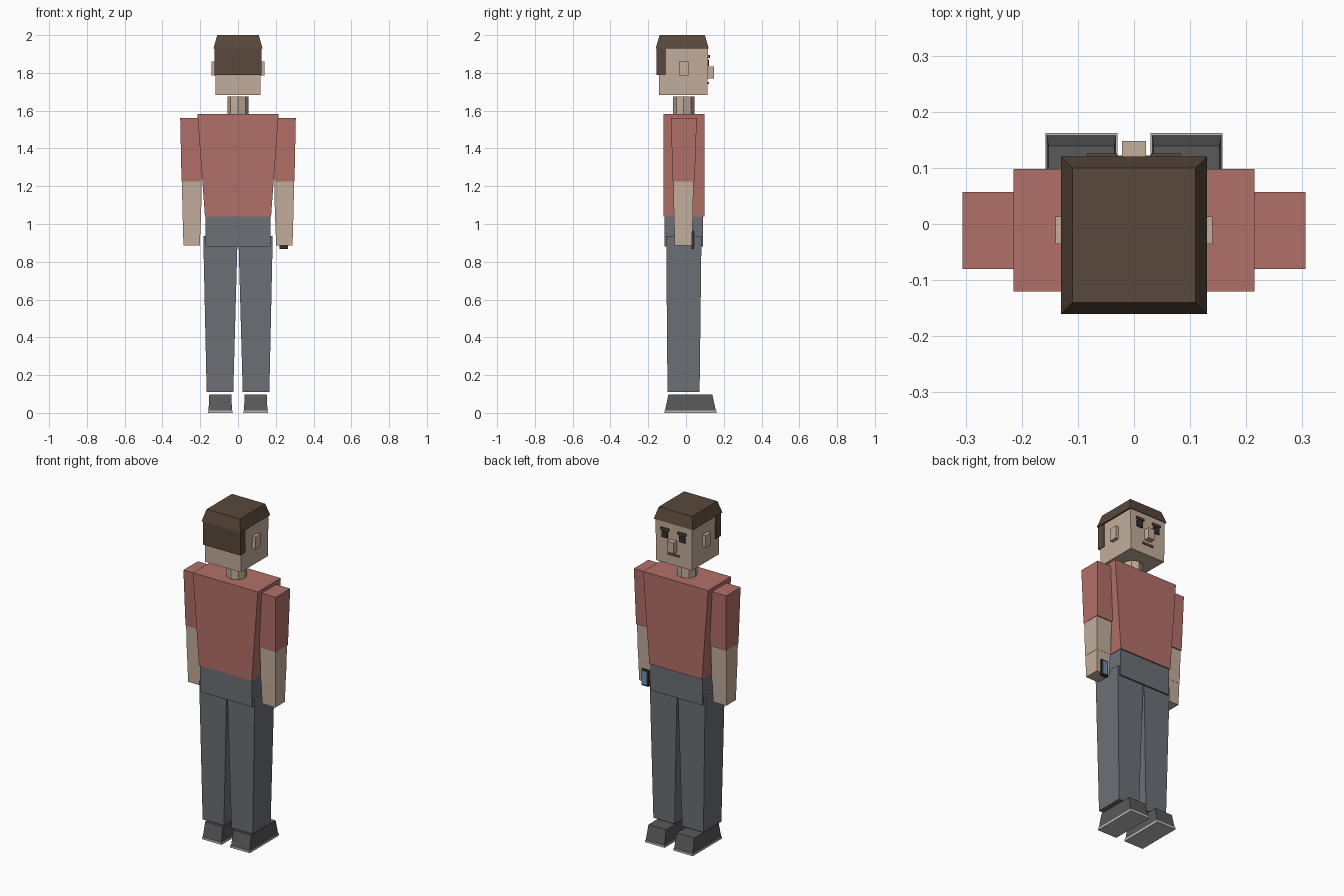
import bpy, bmesh

if "Cube" in bpy.data.objects:
    bpy.data.objects.remove(bpy.data.objects["Cube"])


def material(name, r, g, b):
    m = bpy.data.materials.new(name)
    m.diffuse_color = (r, g, b, 1)
    m.use_nodes = True
    m.node_tree.nodes["Principled BSDF"].inputs["Base Color"].default_value = m.diffuse_color
    return m


SKIN = material("skin", 0.55, 0.42, 0.33)
SHIRT = material("shirt", 0.45, 0.16, 0.14)
TROUSERS = material("trousers", 0.15, 0.16, 0.18)
HAIR = material("hair", 0.10, 0.065, 0.045)
SHOE = material("shoe_grey", 0.10, 0.10, 0.10)
SOLE = material("sole_grey", 0.50, 0.50, 0.50)
DARK = material("dark", 0.03, 0.03, 0.04)
SCREEN = material("screen_blue", 0.15, 0.28, 0.45)
LIPS = material("lips", 0.25, 0.11, 0.09)


def block(name, mat, z0, z1, low, high=None, side=1):
    """Tapered box; low/high are (x0, x1, y0, y1) at z0/z1, side=-1 mirrors x."""
    bm = bmesh.new()
    rings = []
    for z, (x0, x1, y0, y1) in ((z0, low), (z1, high or low)):
        rings.append([bm.verts.new((side * x, y, z))
                      for x, y in ((x0, y0), (x1, y0), (x1, y1), (x0, y1))])
    a, b = rings
    bm.faces.new(a)
    bm.faces.new(b)
    for i in range(4):
        j = (i + 1) % 4
        bm.faces.new((a[i], a[j], b[j], b[i]))
    bmesh.ops.recalc_face_normals(bm, faces=bm.faces)
    me = bpy.data.meshes.new(name)
    bm.to_mesh(me)
    bm.free()
    me.materials.append(mat)
    ob = bpy.data.objects.new(name, me)
    bpy.context.collection.objects.link(ob)
    return ob


# Head and hair (the face looks along +y)
block("head", SKIN, 1.683, 1.935, (-.118, .118, -.142, .114), (-.121, .121, -.145, .116))
block("hair_top", HAIR, 1.93, 2.0, (-.13, .13, -.16, .12), (-.11, .11, -.14, .10))
block("hair_back", HAIR, 1.79, 1.932, (-.124, .124, -.155, -.105))
block("nose", SKIN, 1.77, 1.835, (-.021, .021, .11, .148))
block("mouth", LIPS, 1.741, 1.752, (-.036, .036, .11, .122))

# Neck
bpy.ops.mesh.primitive_cylinder_add(vertices=8, radius=.056, depth=.11,
                                    location=(0, -.012, 1.62))
neck = bpy.context.object
neck.name = "neck"
neck.data.materials.append(SKIN)

# Torso and hips
block("torso", SHIRT, 1.04, 1.583, (-.175, .175, -.12, .098), (-.215, .215, -.12, .098))
block("hips", TROUSERS, .88, 1.045, (-.172, .172, -.115, .091))

# Paired parts
for side, tag in ((1, "right"), (-1, "left")):
    def part(name, *args):
        block(f"{tag}_{name}", *args, side=side)

    # Face details and ears
    part("ear", SKIN, 1.785, 1.86, (.11, .14, -.036, .013))
    part("eyebrow", HAIR, 1.88, 1.894, (.03, .084, .11, .126))
    part("eye", DARK, 1.836, 1.872, (.038, .078, .11, .122))

    # Arms
    part("sleeve", SHIRT, 1.225, 1.56, (.192, .299, -.07, .046), (.19, .306, -.08, .057))
    part("forearm", SKIN, 1.02, 1.225, (.196, .293, -.064, .036), (.192, .297, -.067, .04))
    part("hand", SKIN, .887, 1.02, (.202, .289, -.06, .031), (.197, .292, -.063, .035))

    # Legs
    part("leg", TROUSERS, .11, .937, (.025, .166, -.098, .072), (.002, .184, -.105, .082))

    # Shoes
    part("sole", SOLE, 0, .013, (.029, .158, -.115, .162))
    part("shoe", SHOE, .013, .098, (.032, .156, -.111, .158), (.035, .152, -.093, .139))

# Phone held in one hand, screen facing +y
block("phone", DARK, .868, .965, (.22, .265, .028, .043))
block("phone_screen", SCREEN, .877, .957, (.225, .26, .04, .046))
